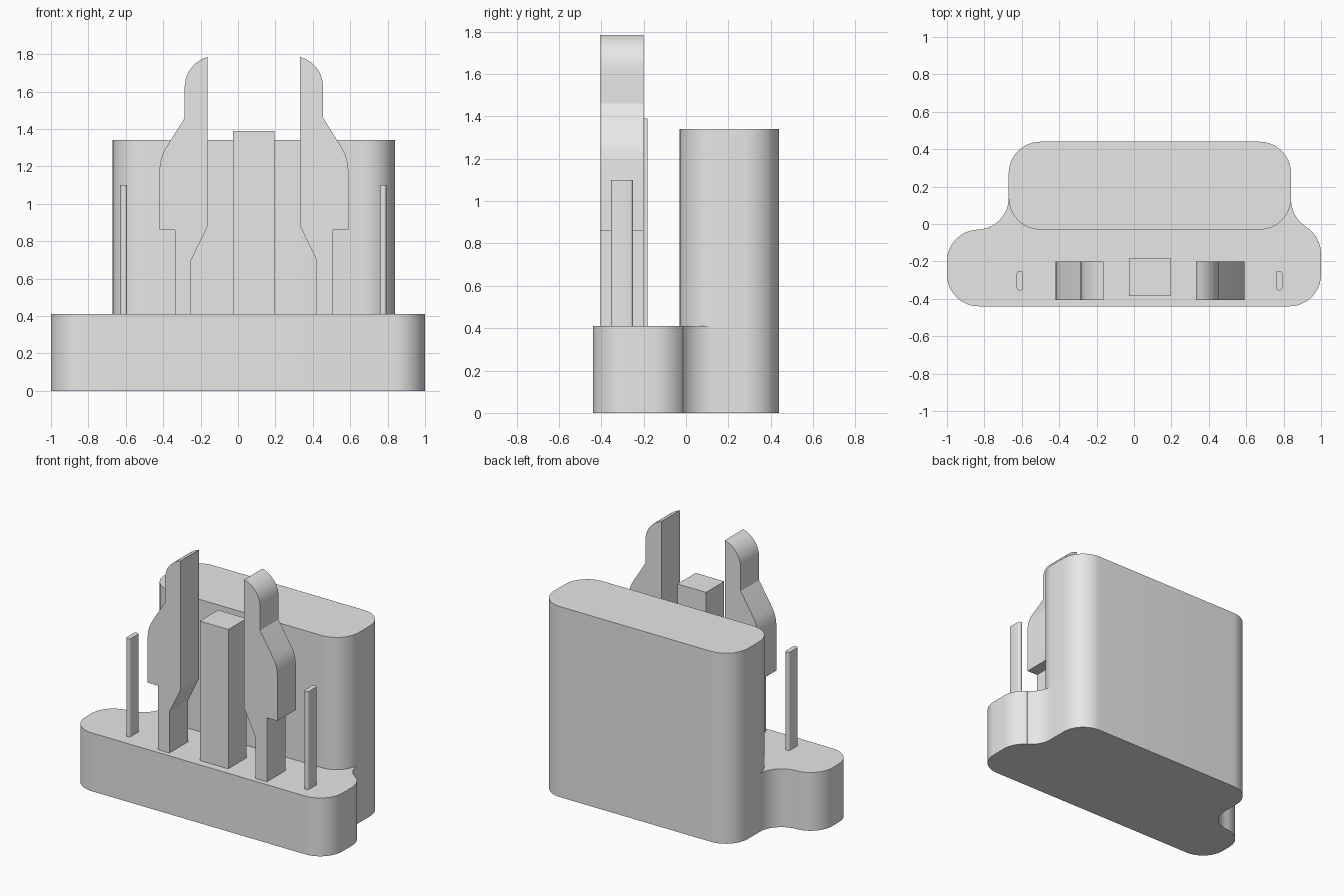
import bpy, bmesh
from math import radians, sin, cos
from mathutils import Vector

cube = bpy.data.objects.get("Cube")
if cube:
    bpy.data.objects.remove(cube, do_unlink=True)

grey = bpy.data.materials.new("plain_grey")
grey.use_nodes = True
grey.diffuse_color = (0.8, 0.8, 0.8, 1)
grey.node_tree.nodes["Principled BSDF"].inputs["Base Color"].default_value = (0.8, 0.8, 0.8, 1)


def arc(cx, cy, r, start, end, steps=12):
    """Points along a circular arc, angles in degrees."""
    angles = [radians(start + (end - start) * i / steps) for i in range(steps + 1)]
    return [(cx + r * cos(a), cy + r * sin(a)) for a in angles]


def rounded_rect(x0, x1, y0, y1, r, steps=12):
    return (arc(x1 - r, y0 + r, r, -90, 0, steps) + arc(x1 - r, y1 - r, r, 0, 90, steps)
            + arc(x0 + r, y1 - r, r, 90, 180, steps) + arc(x0 + r, y0 + r, r, 180, 270, steps))


def extrude(name, outline, low, high, upright=False):
    """Prism from an outline: along z, or along y when upright."""
    bm = bmesh.new()
    verts = [bm.verts.new((a, low, b) if upright else (a, b, low)) for a, b in outline]
    face = bm.faces.new(verts)
    top = bmesh.ops.extrude_face_region(bm, geom=[face])["geom"]
    shift = Vector((0, high - low, 0)) if upright else Vector((0, 0, high - low))
    bmesh.ops.translate(bm, vec=shift, verts=[g for g in top if isinstance(g, bmesh.types.BMVert)])
    bmesh.ops.remove_doubles(bm, verts=bm.verts, dist=0.0005)
    bmesh.ops.recalc_face_normals(bm, faces=bm.faces)
    mesh = bpy.data.meshes.new(name)
    bm.to_mesh(mesh)
    bm.free()
    mesh.materials.append(grey)
    obj = bpy.data.objects.new(name, mesh)
    bpy.context.collection.objects.link(obj)
    bpy.ops.object.select_all(action="DESELECT")
    obj.select_set(True)
    bpy.context.view_layer.objects.active = obj
    bpy.ops.object.shade_smooth_by_angle(angle=radians(25))
    return obj


BASE_TOP = 0.41
LEFT, RIGHT, FRONT, BACK, R = -0.67, 0.84, -0.44, 0.44, 0.17
MIDDLE = (LEFT + RIGHT) / 2

# Base: wide front flange blending into the block with hollow curves
base = (arc(1 - R, FRONT + R, R, -90, 0)
        + arc(1 - R, -0.16, R, 0, 58)
        + arc(RIGHT + R, 0.13, R, 238, 180)
        + arc(RIGHT - R, BACK - R, R, 0, 90)
        + arc(LEFT + R, BACK - R, R, 90, 180)
        + arc(LEFT - R, 0.14, R, 0, -90)
        + arc(R - 1, -0.03 - R, R, 90, 180)
        + arc(R - 1, FRONT + R, R, 180, 270))
extrude("base", base, 0, BASE_TOP)

# Tall rear block
extrude("rear_block", rounded_rect(LEFT, RIGHT, -0.03, BACK, R), BASE_TOP, 1.34)

# Pair of snap clips, mirrored about the block's middle
clip = ([(0.42, 0.40), (0.42, 0.70), (0.332, 0.88), (0.332, 1.785)]
        + [(0.29 + 0.165 * cos(a), 1.625 + 0.165 * sin(a))
           for a in (radians(75 - 7.5 * i) for i in range(11))]
        + [(0.455, 1.46), (0.558, 1.295), (0.575, 1.26), (0.586, 1.22), (0.59, 1.18),
           (0.59, 0.86), (0.508, 0.86), (0.508, 0.40)])
extrude("left_clip", clip, -0.405, -0.20, upright=True)
extrude("right_clip", [(2 * MIDDLE - x, z) for x, z in clip], -0.405, -0.20, upright=True)

# Square centre post
post = [(-0.028, -0.385), (0.194, -0.385), (0.194, -0.182), (-0.028, -0.182)]
extrude("centre_post", post, 0.40, 1.39)

# Thin pins at both ends
for name, x in (("left_pin", 0.776), ("right_pin", -0.61)):
    extrude(name, rounded_rect(x - 0.017, x + 0.017, -0.355, -0.25, 0.014, 4), 0.40, 1.10)
